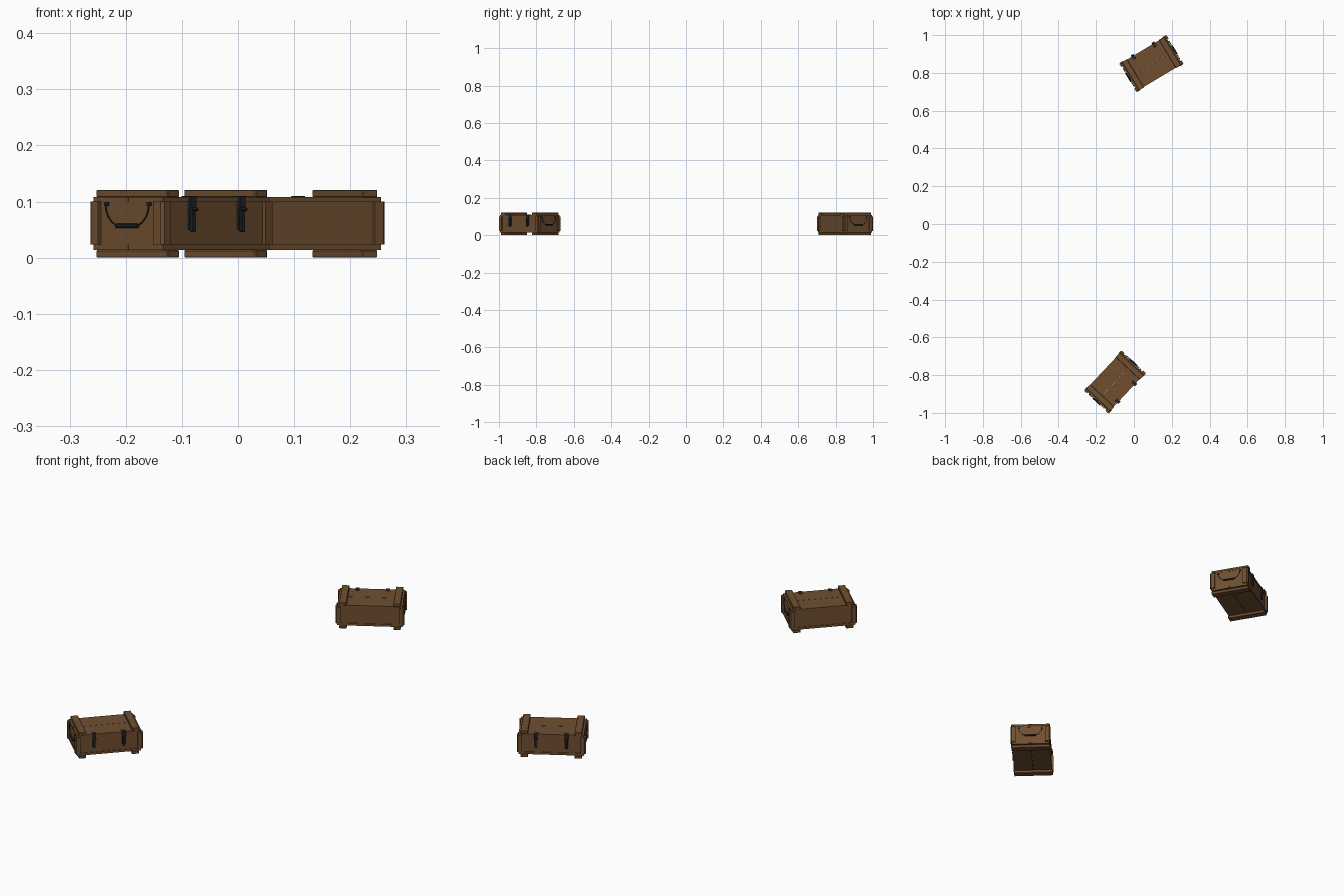
import bpy, bmesh
from math import radians, pi, sin, cos
from mathutils import Matrix, Vector

if "Cube" in bpy.data.objects:
    bpy.data.objects.remove(bpy.data.objects["Cube"])


def material(name, color):
    m = bpy.data.materials.new(name)
    m.diffuse_color = color
    m.use_nodes = True
    m.node_tree.nodes["Principled BSDF"].inputs["Base Color"].default_value = m.diffuse_color
    return m


WOOD = material("wood", (0.16, 0.078, 0.03, 1))
STEEL = material("dark_metal", (0.018, 0.02, 0.022, 1))


def finish(bm, name, mat):
    bmesh.ops.recalc_face_normals(bm, faces=bm.faces)
    me = bpy.data.meshes.new(name)
    bm.to_mesh(me)
    bm.free()
    me.materials.append(mat)
    return name, me


def add_box(bm, x0, x1, y0, y1, z0, z1, bevel=0.0, axis=None):
    """Box from its limits; optionally chamfer edges along one axis."""
    size = Vector((x1 - x0, y1 - y0, z1 - z0))
    mid = Vector((x0 + x1, y0 + y1, z0 + z1)) / 2
    g = bmesh.ops.create_cube(bm, size=1, matrix=Matrix.Translation(mid) @ Matrix.Diagonal((*size, 1)))
    if bevel:
        edges = {e for v in g["verts"] for e in v.link_edges
                 if axis is None or abs((e.verts[0].co - e.verts[1].co)[axis]) > 1e-5}
        bmesh.ops.bevel(bm, geom=list(edges), offset=bevel, segments=1, affect='EDGES')


def boxes(name, mat, *limits, bevel=0.0, axis=None):
    bm = bmesh.new()
    for b in limits:
        add_box(bm, *b, bevel=bevel, axis=axis)
    return finish(bm, name, mat)


def extrude_poly(bm, pts, z0, z1):
    """Prism from an xy outline."""
    f = bm.faces.new([bm.verts.new((x, y, z0)) for x, y in pts])
    g = bmesh.ops.extrude_face_region(bm, geom=[f])
    bmesh.ops.translate(bm, vec=(0, 0, z1 - z0), verts=[v for v in g["geom"] if isinstance(v, bmesh.types.BMVert)])


def add_tube(bm, path, r, n=8):
    """Tube running in a yz plane along a path."""
    rings = []
    for i, p in enumerate(path):
        t = (path[min(i + 1, len(path) - 1)] - path[max(i - 1, 0)]).normalized()
        side = t.cross(Vector((1, 0, 0)))
        rings.append([bm.verts.new(p + r * (cos(2 * pi * k / n) * Vector((1, 0, 0)) + sin(2 * pi * k / n) * side))
                      for k in range(n)])
    for a, b in zip(rings, rings[1:]):
        for k in range(n):
            bm.faces.new((a[k], a[(k + 1) % n], b[(k + 1) % n], b[k]))
    bm.faces.new(rings[0])
    bm.faces.new(rings[-1])


HX, HY = 0.146, 0.090          # outer half size at the corner posts
PX, PY = 0.138, 0.082          # wall panels
SX, SY = 0.1385, 0.085         # lid and base
SIGNS = [(a, b) for a in (-1, 1) for b in (-1, 1)]
parts = []

# lid and base, two planks each
G = 0.0006
parts.append(boxes("base_planks", WOOD, (-SX, SX, -SY, -G, .0135, .024), (-SX, SX, G, SY, .0135, .024)))
parts.append(boxes("lid_planks", WOOD, (-SX, SX, -SY, -G, .0995, .108), (-SX, SX, G, SY, .0995, .108)))

# wall panels
parts.append(boxes("wall_panels", WOOD,
                   (-PX, PX, -PY, -PY + .01, .022, .1), (-PX, PX, PY - .01, PY, .022, .1),
                   (-PX, -PX + .01, -PY, PY, .022, .1), (PX - .01, PX, -PY, PY, .022, .1)))

# L-shaped corner posts with a chamfered outer corner
bm = bmesh.new()
c, w = 0.005, 0.023
outline = [(HX - w, HY), (HX - c, HY), (HX, HY - c), (HX, HY - w), (PX - .002, HY - w),
           (PX - .002, PY - .002), (HX - w, PY - .002)]
for sx, sy in SIGNS:
    extrude_poly(bm, [(x * sx, y * sy) for x, y in outline], .0235, .1)
parts.append(finish(bm, "corner_posts", WOOD))

# cross battens above and below
bat = [(s * .1143 - .0155, s * .1143 + .0155, -.0872, .0872, z, z + .0135)
       for s in (-1, 1) for z in (0, .1075)]
parts.append(boxes("cross_battens", WOOD, *bat, bevel=.0015))

# latches on the front: lid hook, wall plate, lever
lim = []
for s in (-1, 1):
    x = s * .064
    lim += [(x - .008, x + .008, -.0868, -.066, .1065, .1098),
            (x - .008, x + .008, -.0895, -.0845, .087, .1098),
            (x - .0065, x + .0065, -.086, -.081, .05, .1),
            (x - .0045, x + .0045, -.0915, -.0855, .046, .09)]
parts.append(boxes("latches", STEEL, *lim, bevel=.0008))
bm = bmesh.new()
for s in (-1, 1):
    bmesh.ops.create_cone(bm, cap_ends=True, segments=8, radius1=.003, radius2=.003, depth=.017,
                          matrix=Matrix.Translation((s * .064, -.0905, .086)) @ Matrix.Rotation(pi / 2, 4, 'Y'))
parts.append(finish(bm, "latch_pins", STEEL))

# drop handles on both ends: wire bail, thicker grip, eye plates
bm = bmesh.new()
half = [(.052, .096), (.0515, .085), (.047, .074), (.038, .064), (.027, .0575), (.012, .0565)]
prof = half + [(-y, z) for y, z in reversed(half)]
for s in (-1, 1):
    X = s * (PX + .004)
    add_tube(bm, [Vector((X, y, z)) for y, z in prof], .0014)
    add_tube(bm, [Vector((X, y, .0565)) for y in (-.026, -.024, .024, .026)], .004)
    for t in (-1, 1):
        add_box(bm, min(X, s * PX) - .001, max(X, s * PX) + .001, t * .052 - .0035, t * .052 + .0035, .092, .099)
parts.append(finish(bm, "end_handles", STEEL))

# place the two crates
for tag, x, y, ang in (("back", .0925, .849, 211), ("front", -.1005, -.836, 46.8)):
    M = Matrix.Translation((x, y, 0)) @ Matrix.Rotation(radians(ang), 4, 'Z')
    for name, me in parts:
        ob = bpy.data.objects.new(f"{tag}_crate_{name}", me)
        ob.matrix_world = M
        bpy.context.collection.objects.link(ob)
